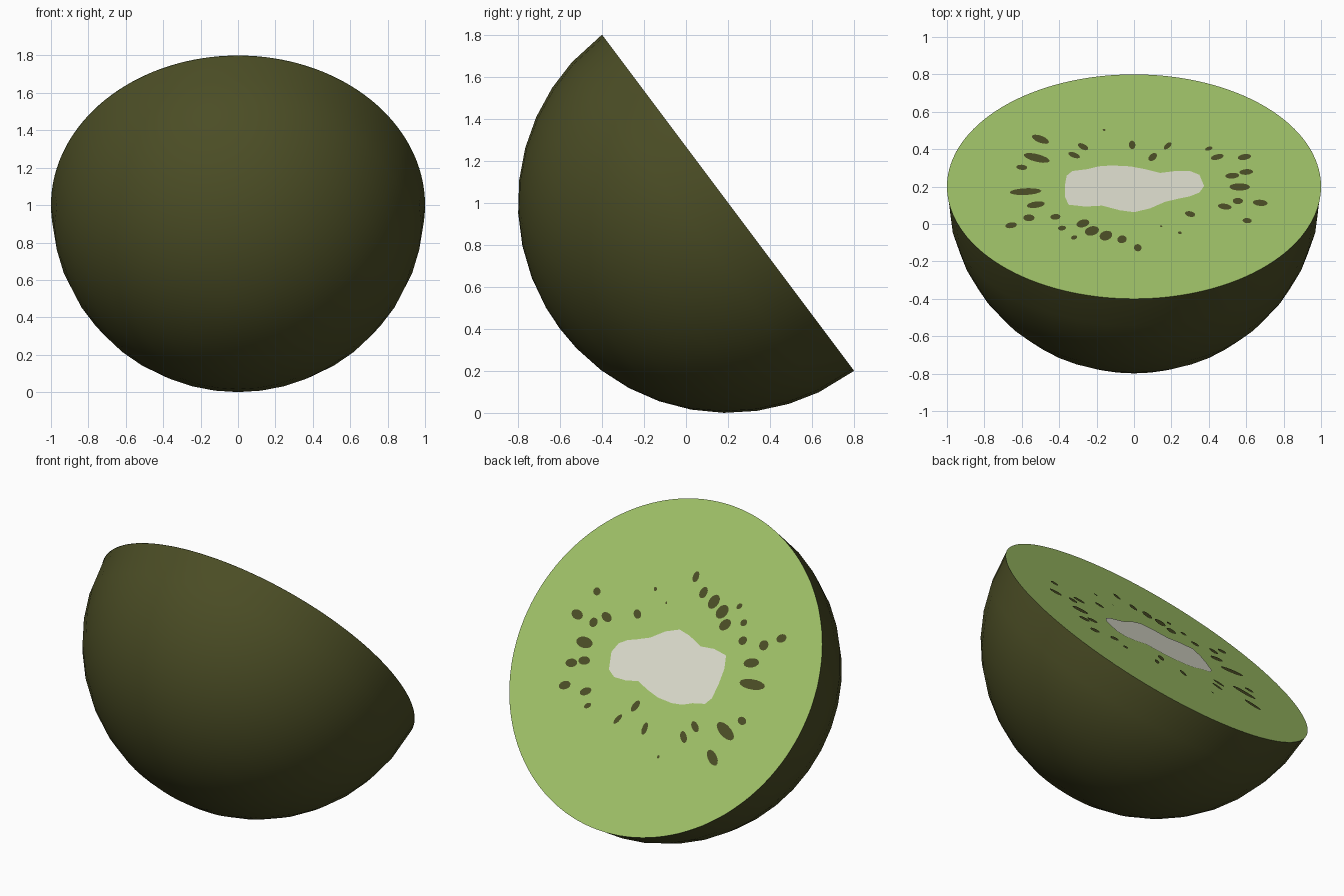
import bpy, math
from mathutils import Vector

if "Cube" in bpy.data.objects:
    bpy.data.objects.remove(bpy.data.objects["Cube"])

# Cut plane frame: centre, two in-plane axes and the outward normal
C = Vector((0, 0.2, 1.0))
U = Vector((1, 0, 0))
V = Vector((0, 0.6, -0.8))
N = Vector((0, 0.8, 0.6))


def material(name, rgb):
    lin = [((c / 255 + 0.055) / 1.055) ** 2.4 for c in rgb]
    m = bpy.data.materials.new(name)
    m.diffuse_color = (*lin, 1)
    m.use_nodes = True
    m.node_tree.nodes["Principled BSDF"].inputs["Base Color"].default_value = m.diffuse_color
    return m


BROWN = material("dark olive brown", (75, 77, 37))
GREEN = material("kiwi green", (160, 194, 104))
CREAM = material("pale cream", (219, 219, 204))


def P(u, v, n=0.0):
    return C + U * u + V * v + N * n


def build(name, verts, faces, mat, smooth=False):
    me = bpy.data.meshes.new(name)
    me.from_pydata([tuple(p) for p in verts], [], faces)
    me.materials.append(mat)
    for p in me.polygons:
        p.use_smooth = smooth
    me.update()
    ob = bpy.data.objects.new(name, me)
    bpy.context.collection.objects.link(ob)
    return ob


# Skin: open half sphere, rings from rim to pole
SEG = 40
rings = [0, 11.25, 20, 29, 38, 47, 56, 65, 74, 83]
verts, faces = [], []
for lat in rings:
    r, d = math.cos(math.radians(lat)), math.sin(math.radians(lat))
    for i in range(SEG):
        a = 2 * math.pi * i / SEG
        verts.append(P(r * math.cos(a), r * math.sin(a), -d))
verts.append(P(0, 0, -1))
for j in range(len(rings) - 1):
    for i in range(SEG):
        k = (i + 1) % SEG
        faces.append((j * SEG + i, (j + 1) * SEG + i, (j + 1) * SEG + k, j * SEG + k))
last = (len(rings) - 1) * SEG
for i in range(SEG):
    faces.append((last + i, len(verts) - 1, last + (i + 1) % SEG))
build("skin", verts, faces, BROWN, True)

# Flesh: flat round cut face
D = 128
build("flesh", [P(math.cos(2 * math.pi * i / D), math.sin(2 * math.pi * i / D))
                for i in range(D)], [tuple(range(D))], GREEN)

# Core: irregular pale patch, outline as seen from the top (x, y)
core = [(-.36, .255), (-.33, .28), (-.25, .29), (-.19, .305), (-.12, .31), (-.02, .305),
        (.06, .29), (.14, .27), (.22, .28), (.30, .28), (.35, .26), (.375, .20),
        (.35, .165), (.30, .145), (.25, .135), (.165, .115), (.085, .08), (0, .06),
        (-.075, .07), (-.17, .095), (-.26, .09), (-.35, .10), (-.37, .145), (-.37, .20)]
core.reverse()
build("core", [P(x, (y - 0.2) / 0.6, 0.004) for x, y in core],
      [tuple(range(len(core)))], CREAM)

# Seeds: flat ovals pointing at the centre (x, y from the top, length, width)
seeds = [(-.50, .45, .11, .055), (-.272, .41, .075, .04), (-.32, .365, .075, .04),
         (-.16, .50, .02, .015), (-.52, .35, .15, .065), (-.60, .30, .06, .045),
         (-.58, .17, .17, .06), (-.525, .10, .10, .055), (-.562, .03, .06, .06),
         (-.657, -.01, .065, .05), (-.42, .035, .055, .05), (-.385, -.025, .045, .04),
         (-.32, -.075, .04, .03), (-.273, 0, .08, .06), (-.225, -.04, .09, .07),
         (-.15, -.065, .09, .065), (-.064, -.085, .07, .05), (.02, -.13, .065, .04),
         (-.01, .42, .075, .035), (.10, .355, .075, .04), (.18, .415, .07, .03),
         (.40, .40, .045, .03), (.445, .355, .075, .045), (.59, .355, .075, .05),
         (.525, .255, .075, .05), (.60, .275, .075, .05), (.565, .195, .11, .065),
         (.675, .11, .08, .055), (.555, .12, .055, .055), (.485, .09, .075, .05),
         (.605, .015, .05, .045), (.30, .05, .06, .045), (.245, -.05, .025, .02),
         (.145, -.015, .015, .012)]
verts, faces = [], []
K = 14
for x, y, ln, wd in seeds:
    c = Vector((x, (y - 0.2) / 0.6))
    d = c.normalized()
    s = len(verts)
    for i in range(K):
        a = 2 * math.pi * i / K
        e, f = math.cos(a) * ln / 2, math.sin(a) * wd / 2
        verts.append(P(c.x + d.x * e - d.y * f, c.y + d.y * e + d.x * f, 0.004))
    faces.append(tuple(range(s, s + K)))
build("seeds", verts, faces, BROWN)
